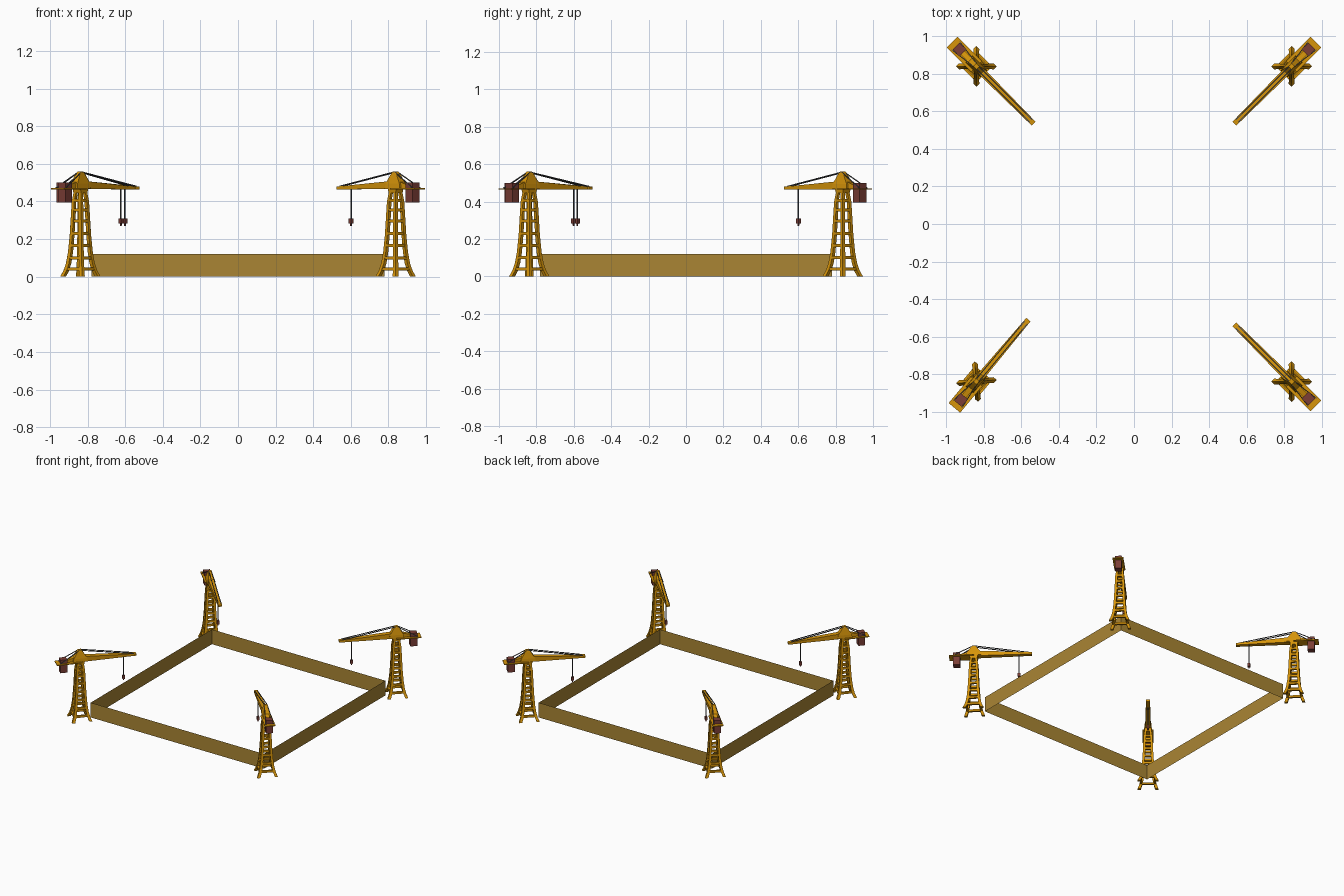
import bpy, bmesh, math
from mathutils import Vector, Matrix

if "Cube" in bpy.data.objects:
    bpy.data.objects.remove(bpy.data.objects["Cube"])


def material(name, rgb):
    m = bpy.data.materials.new(name)
    m.diffuse_color = (*rgb, 1)
    m.use_nodes = True
    m.node_tree.nodes["Principled BSDF"].inputs["Base Color"].default_value = m.diffuse_color
    return m


YELLOW = material("crane yellow", (0.68, 0.30, 0.003))
OCHRE = material("wall ochre", (0.40, 0.235, 0.034))
RUST = material("rust red", (0.20, 0.048, 0.036))
CABLE = material("cable grey", (0.075, 0.077, 0.08))


def loft(bm, rings):
    """Closed solid through rings of four points."""
    rows = [[bm.verts.new(p) for p in r] for r in rings]
    for a, b in zip(rows, rows[1:]):
        for i in range(4):
            j = (i + 1) % 4
            bm.faces.new((a[i], a[j], b[j], b[i]))
    bm.faces.new(rows[0][::-1])
    bm.faces.new(rows[-1])


def flat(cx, cy, z, hx, hy):
    return [(cx - hx, cy - hy, z), (cx + hx, cy - hy, z),
            (cx + hx, cy + hy, z), (cx - hx, cy + hy, z)]


def upright(x, z0, z1, hy):
    return [(x, -hy, z0), (x, hy, z0), (x, hy, z1), (x, -hy, z1)]


def beam(bm, p, q, w):
    """Square bar of width w from p to q."""
    p, q = Vector(p), Vector(q)
    d = (q - p).normalized()
    u = d.cross(Vector((1, 0, 0) if abs(d.z) > 0.9 else (0, 0, 1))).normalized()
    v = d.cross(u)
    offs = [(-u - v), (u - v), (u + v), (-u + v)]
    loft(bm, [[c + o * w / 2 for o in offs] for c in (p, q)])


def mesh(name, mat, build):
    bm = bmesh.new()
    build(bm)
    bmesh.ops.recalc_face_normals(bm, faces=bm.faces)
    me = bpy.data.meshes.new(name)
    bm.to_mesh(me)
    bm.free()
    me.materials.append(mat)
    return me


# Flared tower profile: height, outer diagonal radius, half thickness of leg
PROFILE = [(0, .108, .011), (.03, .091, .0105), (.07, .077, .010), (.13, .066, .0095),
           (.22, .057, .009), (.32, .051, .009), (.40, .046, .0085), (.46, .034, .008)]


def leg_at(z):
    for (z0, r0, h0), (z1, r1, h1) in zip(PROFILE, PROFILE[1:]):
        if z <= z1:
            t = (z - z0) / (z1 - z0)
            h = h0 + (h1 - h0) * t
            return (r0 + (r1 - r0) * t) / math.sqrt(2) - h, h


def legs(bm):
    for sx in (-1, 1):
        for sy in (-1, 1):
            rings = []
            for z, _, _ in PROFILE:
                a, h = leg_at(z)
                rings.append(flat(sx * a, sy * a, z, h, h))
            loft(bm, rings)


def rungs(bm):
    for z in (.04, .10, .165, .23, .295, .355, .405):
        a, _ = leg_at(z)
        c = [(-a, -a, z), (a, -a, z), (a, a, z), (-a, a, z)]
        for i in range(4):
            beam(bm, c[i], c[(i + 1) % 4], .016)


def house(bm):
    loft(bm, [flat(0, 0, .445, .026, .026), flat(0, 0, .47, .032, .028)])
    loft(bm, [flat(0, 0, .47, .056, .026), flat(0, 0, .495, .052, .024),
              flat(0, 0, .55, .018, .014), flat(0, 0, .56, .011, .010)])


def jib(bm):
    loft(bm, [upright(.02, .466, .508, .021), upright(.43, .464, .479, .0145)])


def platform(bm):
    loft(bm, [flat(-.09, 0, .464, .092, .040), flat(-.09, 0, .471, .092, .040)])
    # sloped rear spine
    loft(bm, [upright(-.02, .47, .512, .014), upright(-.11, .47, .485, .014)])


def counterweight(bm):
    loft(bm, [flat(-.127, 0, .395, .026, .025), flat(-.127, 0, .50, .026, .025)])


def cables(bm):
    for s in (-1, 1):
        beam(bm, (.005, s * .010, .556), (.41, s * .010, .481), .005)
        beam(bm, (-.005, s * .010, .556), (-.155, s * .03, .472), .005)
    beam(bm, (.335, 0, .47), (.335, 0, .305), .006)


def hook(bm):
    loft(bm, [flat(.335, 0, .270, .003, .003), flat(.335, 0, .283, .004, .004)])
    loft(bm, [flat(.335, 0, .282, .010, .009), flat(.335, 0, .310, .010, .009)])


PARTS = [mesh(n, m, f) for n, m, f in (
    ("tower_legs", YELLOW, legs), ("tower_rungs", YELLOW, rungs),
    ("crane_house", YELLOW, house), ("jib", YELLOW, jib),
    ("rear_platform", YELLOW, platform), ("counterweight", RUST, counterweight),
    ("cables", CABLE, cables), ("hook_block", RUST, hook))]

# Four corner cranes, jibs pointing inwards (one turned slightly)
for label, x, y, ang in (("front_left", -1, -1, 50), ("front_right", 1, -1, 135),
                         ("back_right", 1, 1, 225), ("back_left", -1, 1, 315)):
    place = Matrix.Translation((x * .838, y * .838, 0)) @ Matrix.Rotation(math.radians(ang), 4, 'Z')
    for me in PARTS:
        ob = bpy.data.objects.new(f"{label}_{me.name}", me)
        ob.matrix_world = place
        bpy.context.collection.objects.link(ob)


# Thin fence around the site
def fence(bm):
    lo, hi = ([bm.verts.new(p) for p in flat(0, 0, z, .78, .78)] for z in (0, .12))
    for i in range(4):
        j = (i + 1) % 4
        bm.faces.new((lo[i], lo[j], hi[j], hi[i]))


bpy.context.collection.objects.link(
    bpy.data.objects.new("site_wall", mesh("site_wall", OCHRE, fence)))
